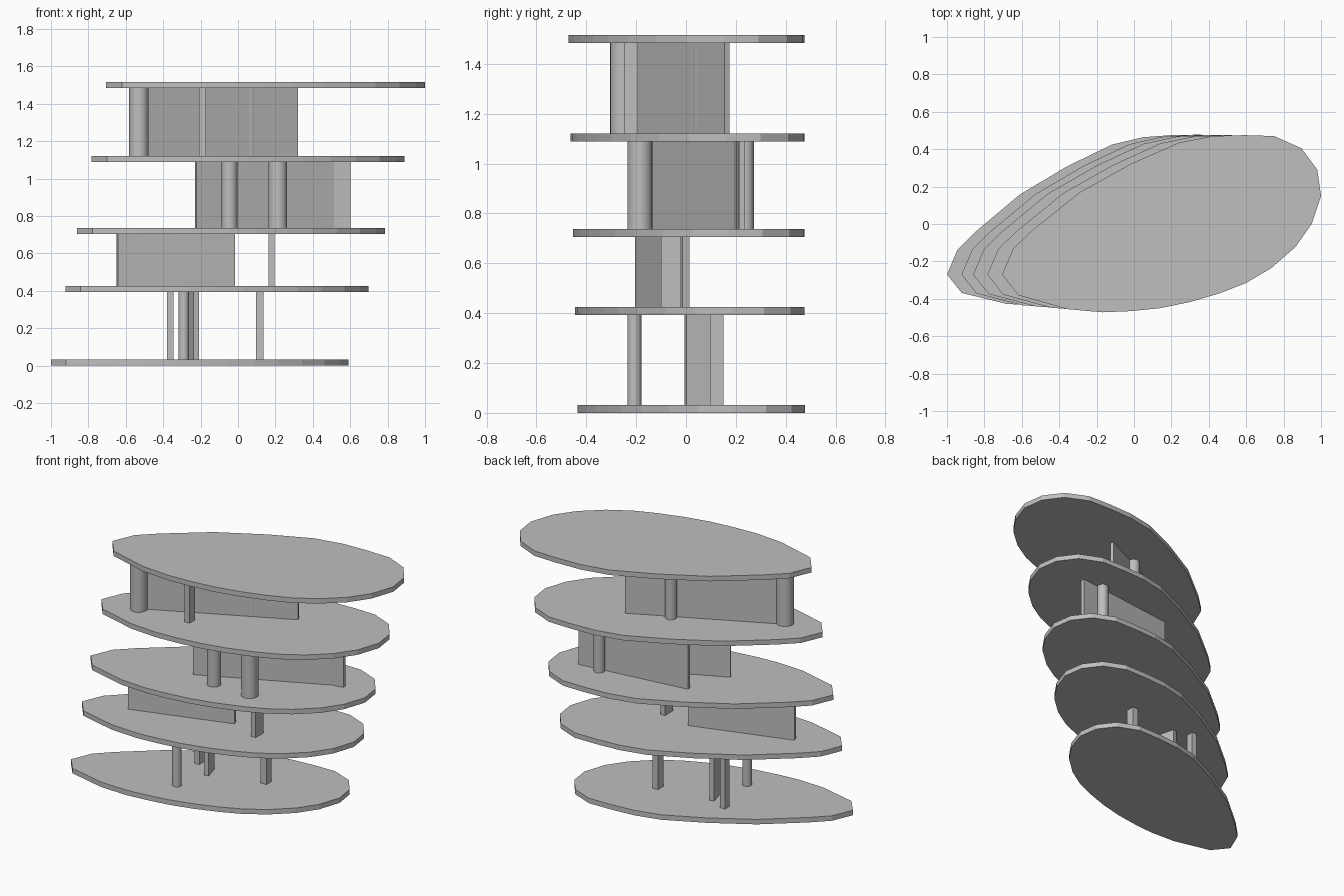
import bpy
import bmesh
import math
from mathutils import Matrix, Vector

cube = bpy.data.objects.get("Cube")
if cube:
    bpy.data.objects.remove(cube, do_unlink=True)

grey = bpy.data.materials.new("concrete_grey")
grey.use_nodes = True
colour = (0.52, 0.52, 0.52, 1)
grey.diffuse_color = colour
grey.node_tree.nodes["Principled BSDF"].inputs["Base Color"].default_value = colour

SLAB = 0.032
LEVELS = [0, 0.393, 0.705, 1.088, 1.484]

# Outline of the roof slab, counter-clockwise from its pointed end
OUTLINE = [
    (-.705, -.27), (-.62, -.38), (-.36, -.455), (-.17, -.472), (-.02, -.466),
    (.14, -.45), (.3, -.417), (.46, -.37), (.6, -.315), (.735, -.235),
    (.863, -.123), (.95, 0), (1, .15), (.98, .29), (.895, .405),
    (.75, .47), (.59, .475), (.42, .47), (.24, .435), (-.02, .32),
    (-.29, .17), (-.54, -.03), (-.645, -.13),
]


def finish(bm, name):
    bmesh.ops.recalc_face_normals(bm, faces=bm.faces)
    mesh = bpy.data.meshes.new(name)
    bm.to_mesh(mesh)
    bm.free()
    mesh.materials.append(grey)
    obj = bpy.data.objects.new(name, mesh)
    bpy.context.collection.objects.link(obj)
    return obj


def slab(name, z):
    """Floor plate whose outline drifts and narrows towards the ground."""
    drop = 1 - z / LEVELS[-1]
    bm = bmesh.new()
    verts = []
    for x, y in OUTLINE:
        base_x = -1 + (x + 0.705) * 0.9326
        shift_y = 0.01 + 0.0415 * x - 0.071 * y
        verts.append(bm.verts.new((x + (base_x - x) * drop, y + shift_y * drop, z)))
    face = bm.faces.new(verts)
    extruded = bmesh.ops.extrude_face_region(bm, geom=[face])["geom"]
    top = [v for v in extruded if isinstance(v, bmesh.types.BMVert)]
    bmesh.ops.translate(bm, verts=top, vec=(0, 0, SLAB))
    finish(bm, name)


def storey(level):
    return LEVELS[level] + SLAB, LEVELS[level + 1]


def box(name, level, centre, size, angle=0):
    low, high = storey(level)
    bm = bmesh.new()
    place = (Matrix.Translation((*centre, (low + high) / 2))
             @ Matrix.Rotation(angle, 4, "Z")
             @ Matrix.Diagonal((*size, high - low, 1)))
    bmesh.ops.create_cube(bm, size=1, matrix=place)
    finish(bm, name)


def wall(name, level, start, end, thickness):
    a, b = Vector(start), Vector(end)
    run = b - a
    box(name, level, (a + b) / 2, (run.length, thickness), math.atan2(run.y, run.x))


def column(name, level, centre, radius):
    low, high = storey(level)
    bm = bmesh.new()
    bmesh.ops.create_cone(bm, cap_ends=True, segments=24, radius1=radius,
                          radius2=radius, depth=high - low,
                          matrix=Matrix.Translation((*centre, (low + high) / 2)))
    obj = finish(bm, name)
    bpy.ops.object.select_all(action="DESELECT")
    obj.select_set(True)
    bpy.context.view_layer.objects.active = obj
    bpy.ops.object.shade_smooth_by_angle()


# Floor plates
for name, z in zip(["ground_slab", "first_slab", "second_slab", "third_slab",
                    "roof_slab"], LEVELS):
    slab(name, z)

# Ground storey
column("ground_column", 0, (-.29, -.207), .028)
box("ground_left_post", 0, (.115, .123), (.04, .055))
box("ground_right_post", 0, (-.362, .122), (.036, .048))
box("ground_fin", 0, (-.237, .046), (.03, .1), math.radians(15))

# First storey
wall("first_wall", 1, (-.645, -.19), (-.02, 0), .03)
box("first_post", 1, (.18, -.06), (.032, .08))

# Second storey
wall("second_front_wall", 2, (-.225, -.135), (.51, .205), .02)
wall("second_back_wall", 2, (-.12, .14), (.6, .225), .025)
column("second_right_column", 2, (-.045, -.18), .042)
column("second_left_column", 2, (.213, -.185), .05)
column("second_back_column", 2, (.45, .238), .034)

# Third storey
wall("third_wall", 3, (-.53, -.24), (.315, .165), .022)
column("third_end_column", 3, (-.53, -.252), .052)
column("third_back_column", 3, (.059, .068), .036)
box("third_post", 3, (-.19, -.22), (.038, .055))
